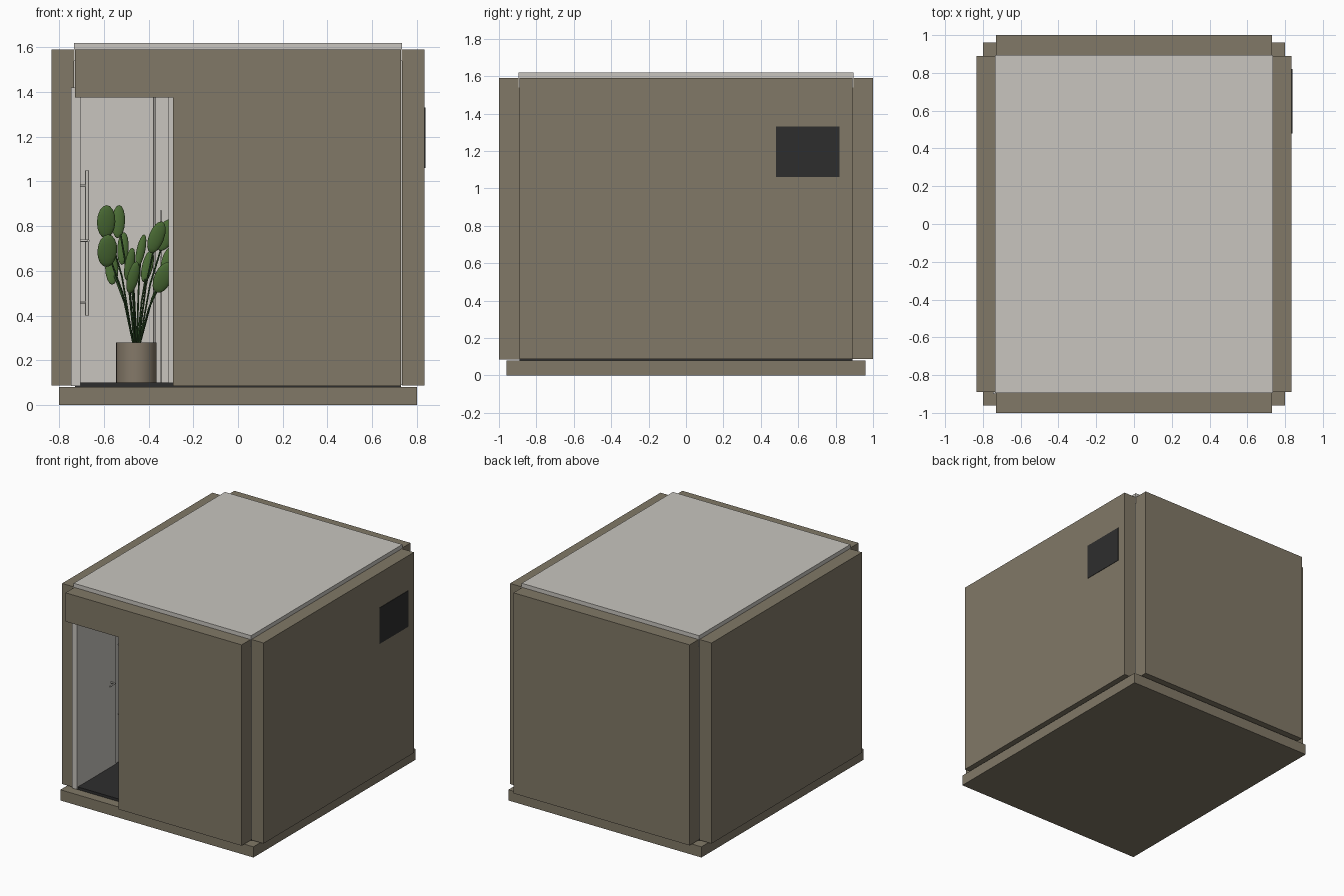
import bpy, bmesh, math
from mathutils import Vector

cube = bpy.data.objects.get("Cube")
if cube:
    bpy.data.objects.remove(cube, do_unlink=True)


def material(name, rgb):
    m = bpy.data.materials.new(name)
    m.use_nodes = True
    m.diffuse_color = (*rgb, 1)
    m.node_tree.nodes["Principled BSDF"].inputs["Base Color"].default_value = (*rgb, 1)
    return m


clay = material("clay brown", (0.22, 0.19, 0.135))
white = material("warm white", (0.58, 0.56, 0.52))
dark = material("charcoal", (0.027, 0.027, 0.027))
pot_brown = material("pot brown", (0.23, 0.19, 0.14))
leaf_green = material("leaf green", (0.07, 0.15, 0.035))
stem_green = material("stem green", (0.025, 0.07, 0.018))


def finish(name, bm, mat, smooth=False):
    bmesh.ops.recalc_face_normals(bm, faces=bm.faces)
    me = bpy.data.meshes.new(name)
    bm.to_mesh(me)
    bm.free()
    me.materials.append(mat)
    ob = bpy.data.objects.new(name, me)
    bpy.context.collection.objects.link(ob)
    if smooth:
        bpy.context.view_layer.objects.active = ob
        ob.select_set(True)
        bpy.ops.object.shade_smooth_by_angle(angle=math.radians(40))
        ob.select_set(False)
    return ob


def box(name, x, y, z, mat):
    bm = bmesh.new()
    bmesh.ops.create_cube(bm, size=1)
    for v in bm.verts:
        v.co = [r[0] if c < 0 else r[1] for c, r in zip(v.co, (x, y, z))]
    return finish(name, bm, mat)


def panel(name, profile, y0, y1, mat):
    """Outline in x and z, extruded from y0 to y1."""
    bm = bmesh.new()
    face = bm.faces.new([bm.verts.new((x, y0, z)) for x, z in profile])
    ext = bmesh.ops.extrude_face_region(bm, geom=[face])
    for v in ext["geom"]:
        if isinstance(v, bmesh.types.BMVert):
            v.co.y = y1
    return finish(name, bm, mat)


def tube(name, points, radius, mat):
    cu = bpy.data.curves.new(name, "CURVE")
    cu.dimensions = "3D"
    cu.bevel_depth = radius
    cu.bevel_resolution = 2
    cu.use_fill_caps = True
    sp = cu.splines.new("POLY")
    sp.points.add(len(points) - 1)
    for p, co in zip(sp.points, points):
        p.co = (*co, 1)
    cu.materials.append(mat)
    ob = bpy.data.objects.new(name, cu)
    bpy.context.collection.objects.link(ob)
    return ob


def doorway(left, right, bottom, top, door_left, door_right, door_top):
    """Wall outline with a door opening at its left end."""
    pts = [(door_right, bottom), (right, bottom), (right, top), (left, top)]
    if door_left > left:
        pts += [(left, bottom), (door_left, bottom)]
    else:
        pts += [(left, door_top)]
        return pts + [(door_right, door_top)]
    return pts + [(door_left, door_top), (door_right, door_top)]


# Base, floor and roof
box("base_slab", (-0.8, 0.8), (-0.96, 0.96), (0, 0.08), clay)
box("floor", (-0.73, 0.73), (-0.89, 0.89), (0.08, 0.1), dark)
box("roof", (-0.735, 0.735), (-0.895, 0.895), (1.54, 1.62), white)

# Outer wall slabs
for name, s in (("left_wall", 1), ("right_wall", -1)):
    box(name, sorted((s * 0.735, s * 0.835)), (-0.89, 0.89), (0.087, 1.59), clay)
box("back_wall", (-0.73, 0.73), (0.89, 1), (0.087, 1.59), clay)
panel("front_wall", doorway(-0.73, 0.73, 0.085, 1.59, -0.73, -0.29, 1.375),
      -1, -0.89, clay)

# Inner lining
for name, s in (("left_lining", 1), ("right_lining", -1)):
    box(name, sorted((s * 0.71, s * 0.735)), (-0.87, 0.87), (0.09, 1.54), white)
box("back_lining", (-0.73, 0.73), (0.865, 0.89), (0.09, 1.54), white)
panel("front_lining", doorway(-0.73, 0.73, 0.09, 1.54, -0.705, -0.31, 1.4),
      -0.889, -0.865, white)

# Door frame and the door swung open along the side wall
box("door_jamb", (-0.747, -0.705), (-0.9, -0.86), (0.085, 1.42), white)
box("open_door", (-0.709, -0.704), (-0.86, -0.44), (0.1, 1.4), white)
tube("door_lever", [(-0.705, -0.5, 0.735), (-0.67, -0.5, 0.735), (-0.67, -0.56, 0.735)],
     0.006, white)

# Upright grab rail with two brackets
tube("grab_rail", [(-0.675, -0.4, 0.4), (-0.675, -0.4, 1.05)], 0.009, white)
for z in (0.46, 0.98):
    tube("rail_bracket", [(-0.71, -0.4, z), (-0.675, -0.4, z)], 0.006, white)

# Slim post and tap at the back of the room
tube("post", [(-0.375, 0.8, 0.1), (-0.375, 0.8, 1.54)], 0.005, white)
tube("tap", [(-0.345, 0.8, 0.1), (-0.345, 0.8, 0.87)], 0.005, white)

# Side vent
box("vent_plate", (0.834, 0.838), (0.48, 0.82), (1.06, 1.33), dark)

# Potted plant
root = Vector((-0.455, 0.55, 0.09))
bm = bmesh.new()
bmesh.ops.create_cone(bm, cap_ends=True, segments=32, radius1=0.09, radius2=0.09, depth=0.19)
pot = finish("plant_pot", bm, pot_brown, True)
pot.location = root + Vector((0, 0, 0.095))

# Leaves as (x offset, y offset, height, width)
leaves = [(-0.135, -0.08, 0.82, 0.042), (-0.08, 0.06, 0.82, 0.03),
          (-0.13, -0.12, 0.69, 0.045), (-0.06, 0.1, 0.7, 0.026),
          (-0.11, 0.14, 0.61, 0.03), (-0.03, -0.06, 0.63, 0.022),
          (0.02, 0.03, 0.69, 0.02), (-0.015, -0.13, 0.57, 0.026),
          (0.05, 0.09, 0.62, 0.025), (0.09, -0.07, 0.75, 0.035),
          (0.13, 0.05, 0.76, 0.04), (0.12, -0.12, 0.57, 0.04),
          (0.15, 0.1, 0.65, 0.035)]
for dx, dy, z, w in leaves:
    tip = Vector((root.x + dx, root.y + dy, z))
    start = Vector((root.x + dx * 0.1, root.y + dy * 0.1, 0.27))
    bend = start.lerp(tip, 0.55) + Vector((-dx * 0.12, -dy * 0.12, 0))
    tube("stem", [start, bend, tip], 0.004, stem_green)
    bm = bmesh.new()
    bmesh.ops.create_uvsphere(bm, u_segments=16, v_segments=8, radius=1)
    for v in bm.verts:
        v.co = (v.co.x * w, v.co.y * 0.012, v.co.z * 0.075)
    leaf = finish("leaf", bm, leaf_green, True)
    leaf.location = tip
    leaf.rotation_euler = (-dy * 2, dx * 1.5 + 0.2, 0.2)
